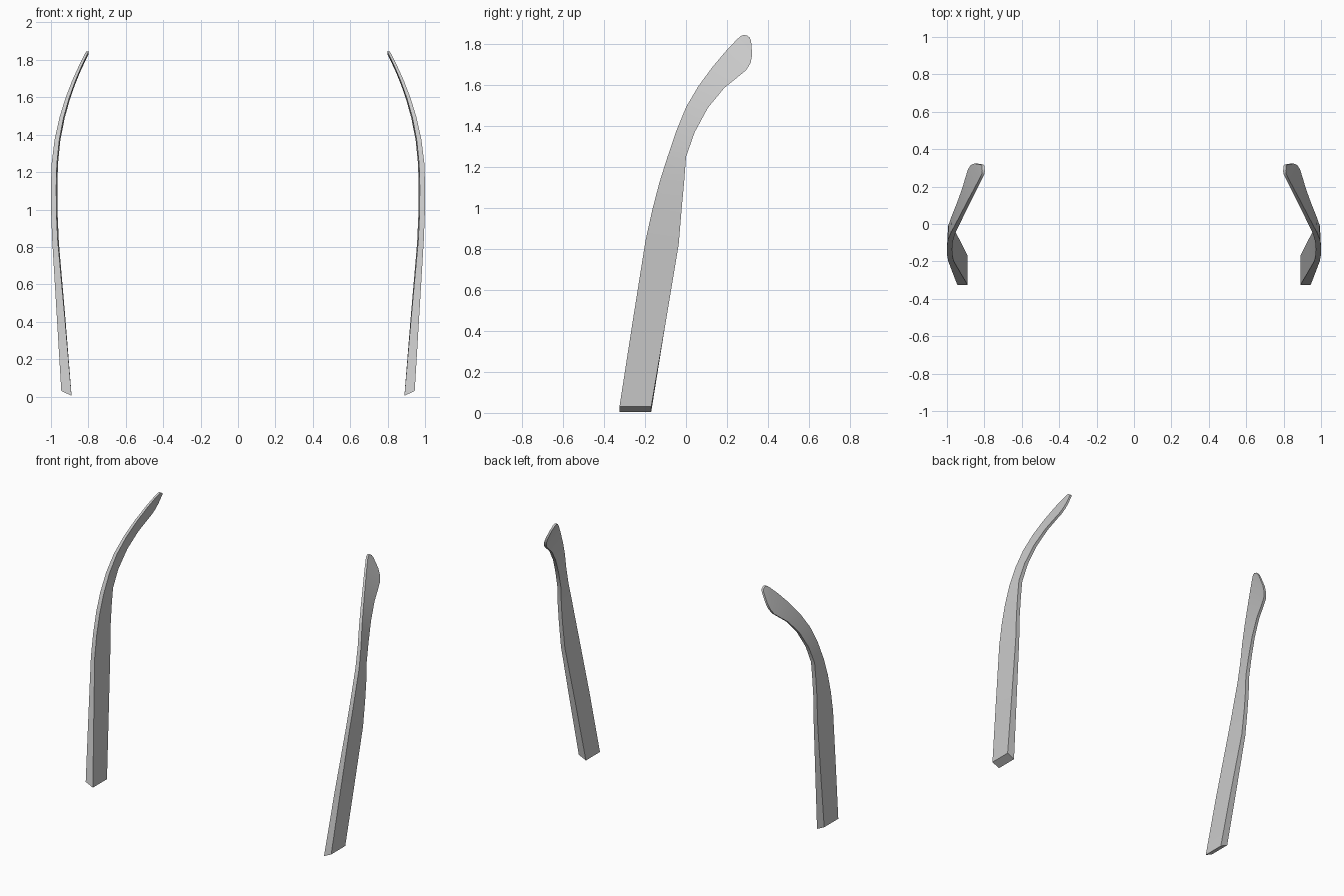
import bpy, bmesh

if "Cube" in bpy.data.objects:
    bpy.data.objects.remove(bpy.data.objects["Cube"])

# Side outline as pairs of (y, z): front edge point, rear edge point
ROWS = [
    ((-.325, .03), (-.17, .03)), ((-.263, .43), (-.103, .42)),
    ((-.198, .84), (-.036, .82)), ((-.165, .99), (-.021, 1.0)),
    ((-.13, 1.125), (-.009, 1.13)), ((-.092, 1.245), (0, 1.25)),
    ((-.048, 1.375), (.042, 1.37)), ((0, 1.493), (.107, 1.49)),
    ((.06, 1.595), (.187, 1.587)), ((.13, 1.69), (.25, 1.638)),
    ((.20, 1.773), (.294, 1.674)), ((.25, 1.825), (.316, 1.71)),
    ((.268, 1.841), (.323, 1.75)), ((.285, 1.846), (.318, 1.815)),
    ((.30, 1.842), (.312, 1.832)),
]


def outer_x(z):
    # straight lower leg, vertical middle, inward-curling tip
    if z < .88:
        return .943 + .053 * z / .88
    return min(1.0, .996 + .03 * (z - .88)) - .39 * max(0, z - 1.15) ** 2


def thickness(z):
    if z < .88:
        return .056 - .028 * z / .88
    return .028 - .014 * max(0, z - 1.25) / .6


bm = bmesh.new()
rings = []
for i, (front, rear) in enumerate(ROWS):
    ring = []
    for (y, z), inner, toe in ((front, 0, 0), (rear, 0, .006),
                               (rear, 1, .006), (front, 1, 0)):
        x = outer_x(z) - inner * thickness(z) - toe * min(1, z)
        # the foot end is cut on a slant, lower on the inside
        zz = .004 if i == 0 and inner else z
        ring.append(bm.verts.new((x, y, zz)))
    rings.append(ring)
for a, b in zip(rings, rings[1:]):
    for k in range(4):
        n = (k + 1) % 4
        bm.faces.new((a[k], a[n], b[n], b[k]))
bm.faces.new(rings[0])
bm.faces.new(rings[-1])
bmesh.ops.recalc_face_normals(bm, faces=bm.faces)

# Curved side arm, mirrored to make the pair
mesh = bpy.data.meshes.new("curved_side_arms")
bm.to_mesh(mesh)
bm.free()
arms = bpy.data.objects.new("curved_side_arms", mesh)
bpy.context.collection.objects.link(arms)
bpy.context.view_layer.objects.active = arms
arms.select_set(True)
bpy.ops.object.shade_smooth_by_angle(angle=.6)
mirror = arms.modifiers.new("mirror", 'MIRROR')
mirror.use_axis[0] = True
mirror.use_mirror_merge = False
